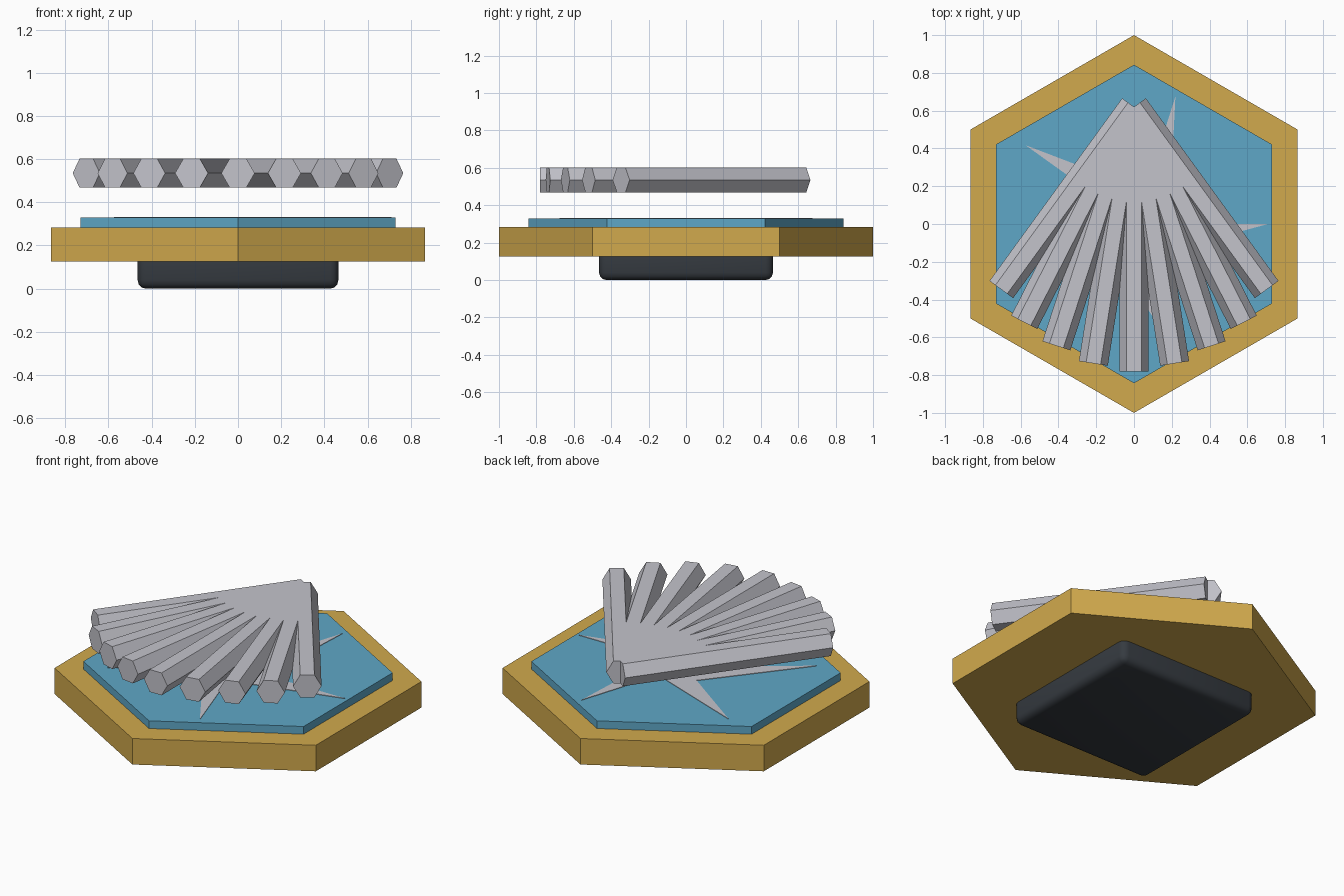
import bpy, bmesh, math
from mathutils import Matrix, Vector

if "Cube" in bpy.data.objects:
    bpy.data.objects.remove(bpy.data.objects["Cube"])


def material(name, rgb):
    m = bpy.data.materials.new(name)
    m.diffuse_color = (*rgb, 1)
    m.use_nodes = True
    m.node_tree.nodes["Principled BSDF"].inputs["Base Color"].default_value = m.diffuse_color
    return m


GOLD = material("gold", (0.64, 0.40, 0.074))
BLUE = material("enamel blue", (0.114, 0.39, 0.57))
SILVER = material("silver", (0.55, 0.55, 0.60))
DARK = material("dark grey", (0.036, 0.043, 0.052))


def prism(name, outline, z0, z1, mat):
    """Extrude a 2D outline from z0 to z1."""
    bm = bmesh.new()
    face = bm.faces.new([bm.verts.new((x, y, z0)) for x, y in outline])
    top = bmesh.ops.extrude_face_region(bm, geom=[face])
    verts = [g for g in top["geom"] if isinstance(g, bmesh.types.BMVert)]
    bmesh.ops.translate(bm, verts=verts, vec=(0, 0, z1 - z0))
    bmesh.ops.recalc_face_normals(bm, faces=bm.faces)
    mesh = bpy.data.meshes.new(name)
    bm.to_mesh(mesh)
    bm.free()
    mesh.materials.append(mat)
    ob = bpy.data.objects.new(name, mesh)
    bpy.context.collection.objects.link(ob)
    return ob


def polar(r, deg):
    a = math.radians(deg)
    return r * math.cos(a), r * math.sin(a)


def hexagon(r, start):
    return [polar(r, start + 60 * i) for i in range(6)]


# hexagonal frame and raised inlay
prism("frame", hexagon(1.0, 90), 0.127, 0.283, GOLD)
prism("inlay", hexagon(0.843, 90), 0.27, 0.329, BLUE)

# five pointed swirl star lying flat on the inlay
star = []
for i in range(5):
    star += [polar(0.71, 72 * i), polar(0.185, 72 * i - 1)]
prism("star", star, 0.325, 0.332, SILVER)

# fan of hexagonal rods spreading from one pivot
PIVOT = Vector((0, 0.62, 0.535))
LENGTHS = [1.40, 1.375, 1.33, 1.28, 1.195]
for i in range(-4, 5):
    rod = prism(f"fan_rod_{i + 5}", hexagon(0.0775, 0), 0, LENGTHS[abs(i)], SILVER)
    rod.data.transform(Matrix.Translation(PIVOT)
                       @ Matrix.Rotation(math.radians(9 * i), 4, 'Z')
                       @ Matrix.Rotation(math.radians(90), 4, 'X'))

# rounded block under the frame
h = 0.465
block = prism("base_block", [(-h, -h), (h, -h), (h, h), (-h, h)], 0, 0.2, DARK)
bev = block.modifiers.new("rounding", 'BEVEL')
bev.width = 0.04
bev.segments = 3
bpy.context.view_layer.objects.active = block
block.select_set(True)
bpy.ops.object.modifier_apply(modifier=bev.name)
bpy.ops.object.shade_smooth_by_angle(angle=math.radians(35))
